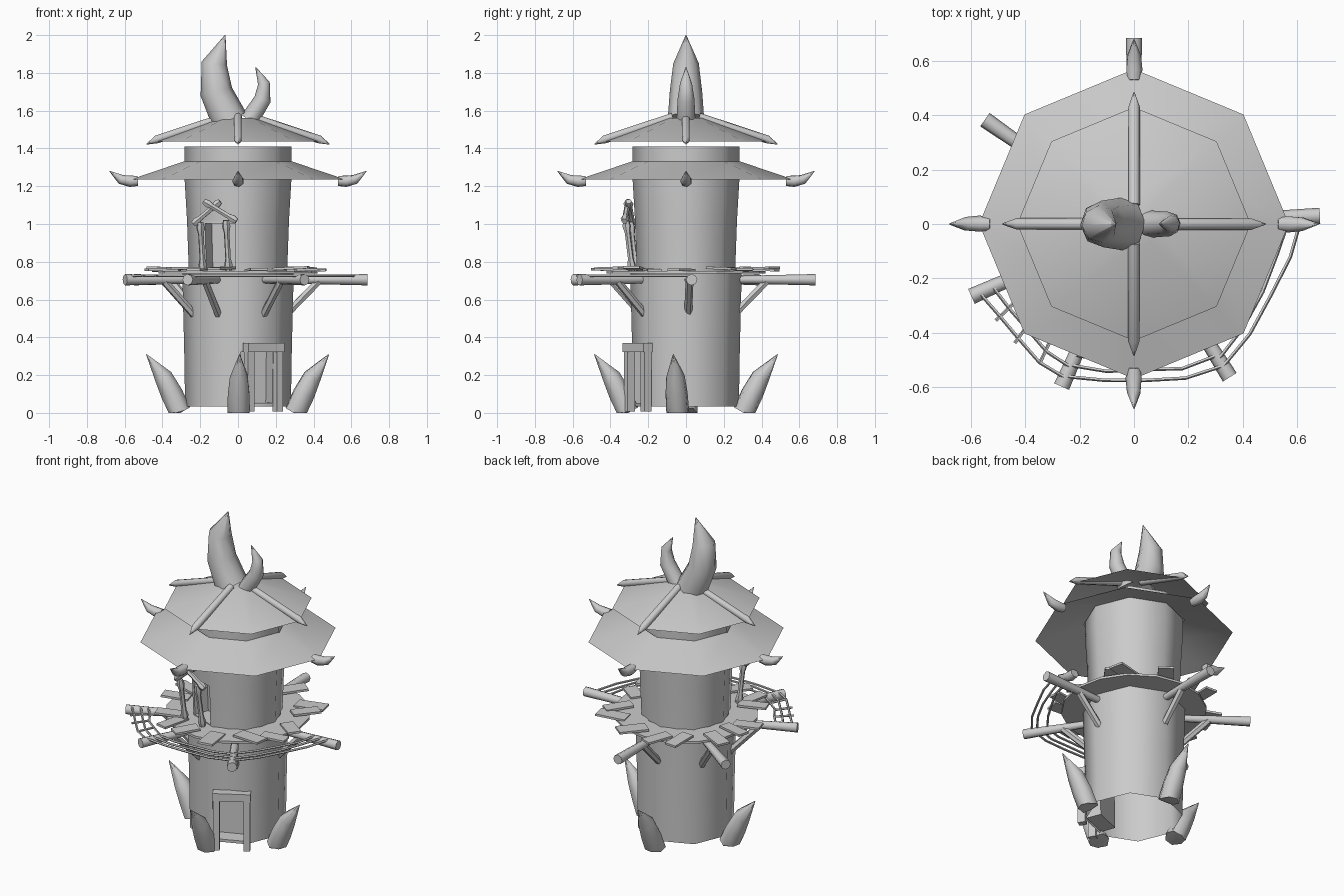
import bpy, bmesh, random
from math import sin, cos, pi, radians
from mathutils import Vector, Matrix

random.seed(4)
if "Cube" in bpy.data.objects:
    bpy.data.objects.remove(bpy.data.objects["Cube"])

grey = bpy.data.materials.new("plain_grey")
grey.use_nodes = True
grey.diffuse_color = (0.6, 0.6, 0.6, 1)
grey.node_tree.nodes["Principled BSDF"].inputs["Base Color"].default_value = grey.diffuse_color


def finish(name, bm, smooth=None):
    bmesh.ops.recalc_face_normals(bm, faces=bm.faces)
    mesh = bpy.data.meshes.new(name)
    bm.to_mesh(mesh)
    bm.free()
    mesh.materials.append(grey)
    obj = bpy.data.objects.new(name, mesh)
    bpy.context.collection.objects.link(obj)
    if smooth:
        bpy.ops.object.select_all(action='DESELECT')
        bpy.context.view_layer.objects.active = obj
        obj.select_set(True)
        bpy.ops.object.shade_smooth_by_angle(angle=radians(smooth))
    return obj


def polar(r, angle, z):
    a = radians(angle)
    return Vector((r * cos(a), r * sin(a), z))


def bridge(bm, a, b):
    n = len(a)
    return [bm.faces.new((a[i], a[(i + 1) % n], b[(i + 1) % n], b[i])) for i in range(n)]


def tube(name, path, radii, sides=7):
    """Tapered limb along a path, capped at both ends and cut flat at the ground."""
    bm = bmesh.new()
    path = [Vector(p) for p in path]
    rings = []
    side = (path[-1] - path[0]).orthogonal()
    if abs(path[-1].z - path[0].z) < (path[-1] - path[0]).length * 0.99:
        side = (path[-1] - path[0]).cross(Vector((0, 0, 1)))
    for i, p in enumerate(path):
        t = (path[min(i + 1, len(path) - 1)] - path[max(i - 1, 0)]).normalized()
        side = (side - t * side.dot(t)).normalized()
        up = side.cross(t)
        r = max(radii[i], 0.002)
        ring = []
        for k in range(sides):
            a = 2 * pi * k / sides
            v = p + r * (side * cos(a) + up * sin(a))
            ring.append(bm.verts.new((v.x, v.y, max(v.z, 0))))
        rings.append(ring)
    for a, b in zip(rings, rings[1:]):
        bridge(bm, a, b)
    bm.faces.new(rings[0])
    bm.faces.new(rings[-1])
    return finish(name, bm, 55)


def lathe(name, profile, smooth=None, recess=None, cap=False, sides=8):
    """Faceted shell from (radius, z) rings; recess = (ring, side) pushed inward."""
    bm = bmesh.new()
    rings = [[bm.verts.new(polar(r, 360 / sides * k, z)) for k in range(sides)] for r, z in profile]
    bands = [bridge(bm, a, b) for a, b in zip(rings, rings[1:])]
    if cap:
        bm.faces.new(rings[-1])
    if recess:
        bmesh.ops.recalc_face_normals(bm, faces=bm.faces)
        face = bands[recess[0]][recess[1]]
        bmesh.ops.inset_individual(bm, faces=[face], thickness=0.025, depth=0)
        bmesh.ops.inset_individual(bm, faces=[face], thickness=0.001, depth=-0.09)
    return finish(name, bm, smooth)


def box(name, centre, size, rot):
    bm = bmesh.new()
    bmesh.ops.create_cube(bm, size=1, matrix=Matrix.Translation(centre) @ rot @ Matrix.Diagonal((*size, 1)))
    return finish(name, bm)


# Tower walls, with a doorway pushed into each storey
lathe("lower_tower", [(0.28, 0.035), (0.285, 0.34), (0.295, 0.74)], 50, (0, 6))
lathe("upper_tower", [(0.26, 0.74), (0.27, 1.02), (0.283, 1.24), (0.283, 1.41)], 50, (0, 5))

# Two tiers of roof
lathe("lower_roof", [(0.57, 1.235), (0.29, 1.33)], 50)
lathe("upper_roof", [(0.43, 1.437), (0.09, 1.562)], 50, cap=True)

# Horns round the foot, on the eaves, and ridge poles
for i, a in enumerate((-8, 90, 180, 271)):
    tube(f"ground_horn_{i}",
         [polar(r, a, z) for r, z in ((0.305, 0), (0.312, 0.012), (0.35, 0.1), (0.395, 0.19), (0.485, 0.31))],
         (0.062, 0.062, 0.06, 0.05, 0))
    a = 90 * i
    tube(f"eave_horn_{i}",
         [polar(r, a, z) for r, z in ((0.53, 1.228), (0.57, 1.226), (0.62, 1.236), (0.68, 1.28))],
         (0.027, 0.031, 0.026, 0))
    tube(f"ridge_pole_{i}",
         [polar(r, a, z) for r, z in ((0.07, 1.567), (0.43, 1.448), (0.485, 1.422))],
         (0.022, 0.022, 0))

# Crown horns
tube("large_crown_horn", [(-0.045, 0, 1.55), (-0.115, 0, 1.7), (-0.125, 0, 1.85), (-0.068, 0, 2.0)],
     (0.097, 0.086, 0.068, 0), 8)
tube("small_crown_horn", [(0.06, 0, 1.55), (0.13, 0, 1.66), (0.137, 0, 1.745), (0.093, 0, 1.83)],
     (0.05, 0.045, 0.032, 0), 8)

# Walkway deck and its loose, overlapping planks
lathe("deck", [(0.25, 0.752), (0.42, 0.752), (0.42, 0.738), (0.25, 0.738)], sides=16)
for i in range(15):
    a = i * 360 / 15 + random.uniform(-7, 7)
    turn = Matrix.Rotation(radians(a + random.uniform(-40, 40)), 4, 'Z')
    tilt = Matrix.Rotation(radians(random.uniform(-3, 3)), 4, 'Y')
    box(f"plank_{i}", polar(random.uniform(0.38, 0.43), a, 0.757 + 0.009 * (i % 2)),
        (random.uniform(0.14, 0.19), random.uniform(0.07, 0.095), 0.013), turn @ tilt)

# Support beams with diagonal braces
beams = ((2.5, 0.685), (90, 0.685), (145, 0.67), (204, 0.655), (246, 0.655), (302, 0.665))
for i, (a, reach) in enumerate(beams):
    tube(f"beam_{i}", [polar(0.26, a, 0.705), polar(reach, a, 0.705)], (0.02, 0.03), 8)
    tube(f"brace_{i}", [polar(0.25, a, 0.515), polar(0.44, a, 0.71)], (0.021, 0.021), 6)

# Slack rope netting strung between the front beam ends
for i, (a, b) in enumerate(((204, 246), (246, 302), (302, 362.5))):
    for s, r in enumerate((0.625, 0.58, 0.53)):
        pts = []
        for k in range(5):
            t = k / 4
            chord = polar(r, a, 0.725).lerp(polar(r, b, 0.725), t)
            p = chord.lerp(polar(r, a + (b - a) * t, 0.725), 0.45)
            pts.append(p * random.uniform(0.98, 1.015))
            pts[-1].z = 0.725
        tube(f"rope_{i}_{s}", pts, [0.007] * 5, 5)
for i, a in enumerate((213, 223, 234)):
    tube(f"rope_tie_{i}", [polar(0.51, a, 0.725), polar(0.62, a + 2, 0.725)], (0.007, 0.007), 5)

# Lower door frame
facing = Matrix.Rotation(radians(30), 4, 'Z')
door = Vector((0.135, -0.255, 0))
for i, x in enumerate((-0.088, 0.088)):
    box(f"door_post_{i}", door + facing @ Vector((x, 0, 0.17)), (0.038, 0.045, 0.325), facing)
box("door_lintel", door + facing @ Vector((0, -0.002, 0.347)), (0.22, 0.055, 0.048), facing)

# Upper doorway of knotted sticks
facing = Matrix.Rotation(radians(-8), 4, 'Z')
porch = Vector((-0.117, -0.28, 0))
sticks = {"porch_post_left": ((0.068, 0.005, 0.75), (0.058, -0.03, 1.02)),
          "porch_post_right": ((-0.07, 0.005, 0.75), (-0.08, -0.025, 1.01)),
          "gable_stick_left": ((0.115, -0.03, 1.015), (-0.06, -0.035, 1.12)),
          "gable_stick_right": ((-0.118, -0.02, 1.0), (0.025, -0.02, 1.12))}
for name, ends in sticks.items():
    start, end = (porch + facing @ Vector(p) for p in ends)
    tube(name, [start.lerp(end, t) for t in (0, 0.12, 0.25, 0.75, 0.88, 1)],
         (0.016, 0.023, 0.015, 0.015, 0.023, 0.016), 6)
